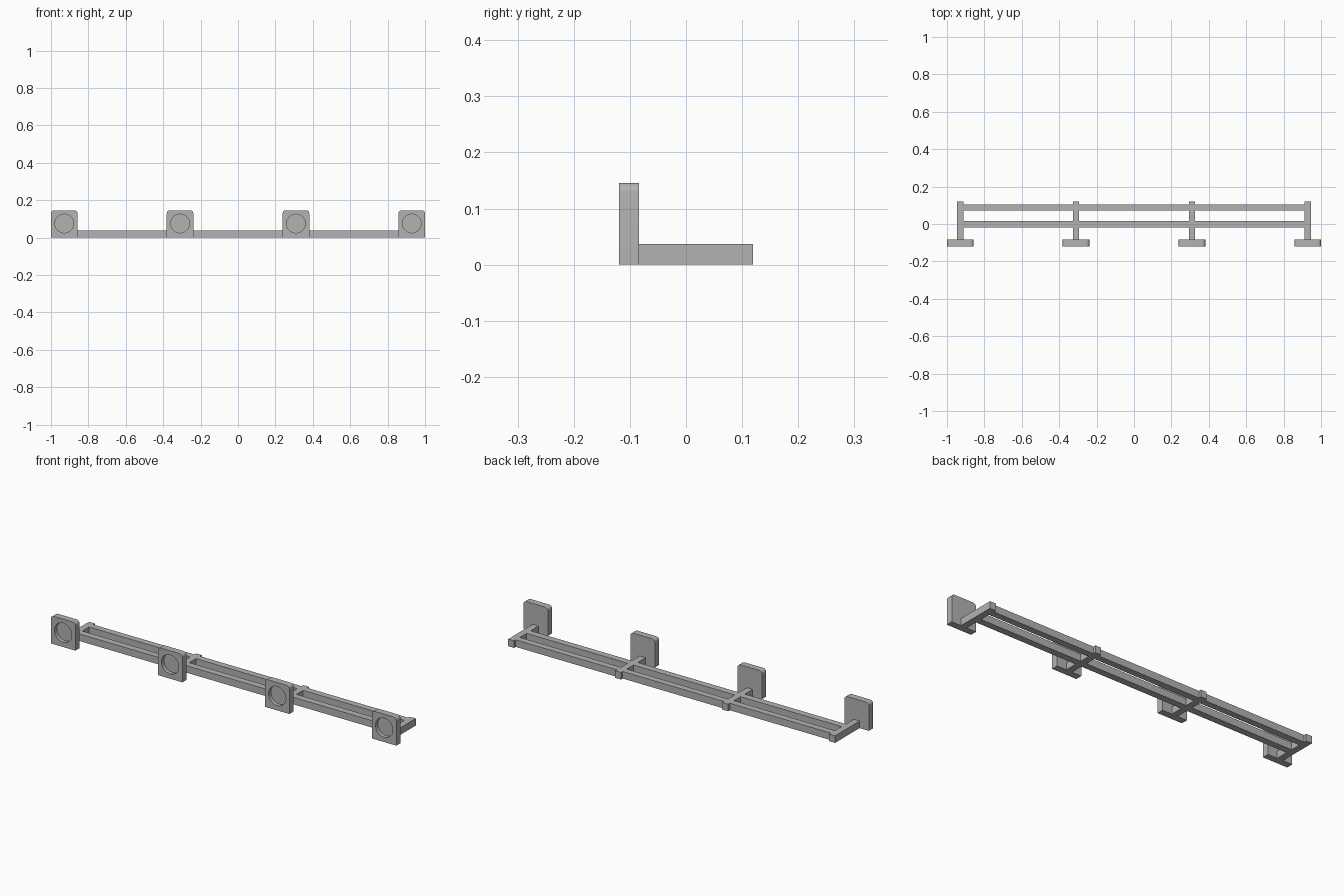
import bpy, bmesh, math
from mathutils import Matrix

if "Cube" in bpy.data.objects:
    bpy.data.objects.remove(bpy.data.objects["Cube"])

grey = bpy.data.materials.new("light_grey")
grey.diffuse_color = (0.45, 0.45, 0.45, 1)
grey.use_nodes = True
grey.node_tree.nodes["Principled BSDF"].inputs["Base Color"].default_value = grey.diffuse_color

STATIONS = (-0.929, -0.31, 0.31, 0.929)
PLATE_W, PLATE_H, CORNER = 0.142, 0.146, 0.017
FRONT, PLATE_BACK, REAR = -0.119, -0.084, 0.119
ARM_W, RAIL_H = 0.034, 0.037


def finish(name, bm):
    bmesh.ops.recalc_face_normals(bm, faces=bm.faces)
    mesh = bpy.data.meshes.new(name)
    bm.to_mesh(mesh)
    bm.free()
    mesh.materials.append(grey)
    obj = bpy.data.objects.new(name, mesh)
    bpy.context.collection.objects.link(obj)
    return obj


def box(name, x0, x1, y0, y1, z0, z1):
    bm = bmesh.new()
    bmesh.ops.create_cube(bm, size=1)
    for v in bm.verts:
        v.co = (x0 if v.co.x < 0 else x1, y0 if v.co.y < 0 else y1, z0 if v.co.z < 0 else z1)
    return finish(name, bm)


def plate(x):
    # Upright plate with rounded top corners
    w = PLATE_W / 2
    pts = [(-w, 0), (w, 0)]
    for side, start in ((1, 0), (-1, 90)):
        for i in range(7):
            a = math.radians(start + 15 * i)
            pts.append((side * (w - CORNER) + CORNER * math.cos(a),
                        PLATE_H - CORNER + CORNER * math.sin(a)))
    bm = bmesh.new()
    face = bm.faces.new([bm.verts.new((x + px, FRONT, pz)) for px, pz in pts])
    ext = bmesh.ops.extrude_face_region(bm, geom=[face], use_keep_orig=True)
    for v in ext["geom"]:
        if isinstance(v, bmesh.types.BMVert):
            v.co.y = PLATE_BACK
    obj = finish("mounting_plate", bm)

    # Round blind recess in the front face
    bm = bmesh.new()
    bmesh.ops.create_cone(bm, cap_ends=True, segments=48, radius1=0.05, radius2=0.05, depth=0.04,
                          matrix=Matrix.Translation((x, FRONT, 0.075)) @ Matrix.Rotation(math.pi / 2, 4, 'X'))
    cutter = finish("recess_cutter", bm)
    cutter.hide_render = True
    mod = obj.modifiers.new("recess", 'BOOLEAN')
    mod.operation, mod.object, mod.solver = 'DIFFERENCE', cutter, 'EXACT'
    bpy.context.view_layer.objects.active = obj
    bpy.ops.object.modifier_apply(modifier=mod.name)
    bpy.data.objects.remove(cutter)
    bpy.ops.object.select_all(action='DESELECT')
    obj.select_set(True)
    bpy.ops.object.shade_smooth_by_angle(angle=math.radians(30))


# Plates with cross arms behind them
for x in STATIONS:
    plate(x)
    box("cross_arm", x - ARM_W / 2, x + ARM_W / 2, PLATE_BACK, REAR, 0, RAIL_H)

# Two long rails, in sections between the arms
for a, b in zip(STATIONS, STATIONS[1:]):
    for name, y0, y1 in (("front_rail", -0.019, 0.016), ("rear_rail", 0.071, 0.105)):
        box(name, a + ARM_W / 2, b - ARM_W / 2, y0, y1, 0, RAIL_H)
